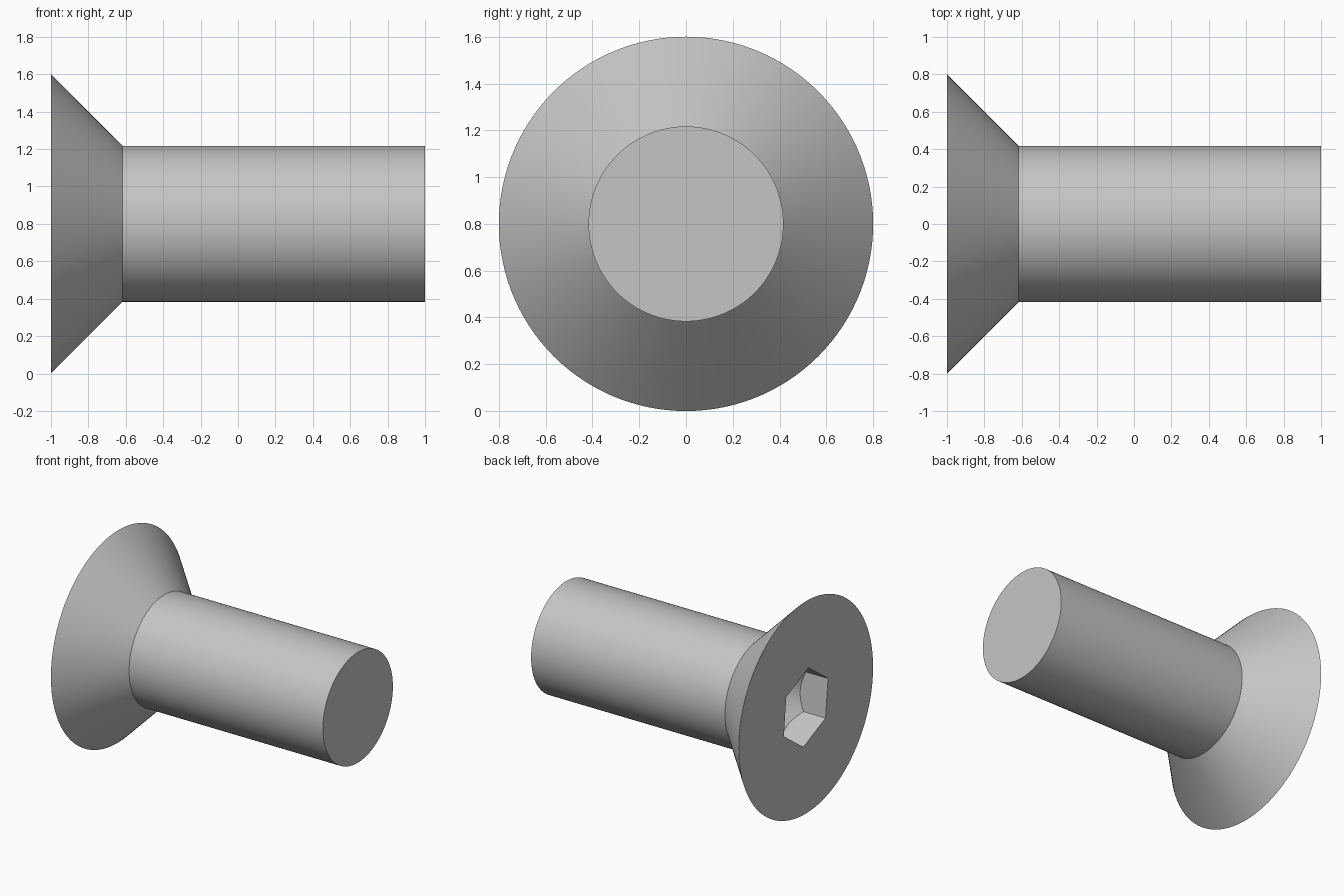
import bpy
import bmesh
from math import radians, cos, sin, pi, sqrt

default = bpy.data.objects.get("Cube")
if default:
    bpy.data.objects.remove(default)

AXIS_Z = 0.8          # height of the screw axis
HEAD_R = 0.8
SHANK_R = 0.4167
HEAD_END = -1 + HEAD_R - SHANK_R
HEX_R = 0.5 / sqrt(3)  # socket corner radius, 0.5 across flats
SOCKET_DEPTH = 0.183

steel = bpy.data.materials.new("steel_grey")
steel.use_nodes = True
colour = (0.56, 0.56, 0.56, 1)
steel.diffuse_color = colour
steel.node_tree.nodes["Principled BSDF"].inputs["Base Color"].default_value = colour


def lathe(name, profile, sides, turn=0.0):
    """Closed solid turned about the x axis from (x, radius) pairs."""
    bm = bmesh.new()
    rings = []
    for x, r in profile:
        ring = []
        for i in range(sides):
            a = turn + 2 * pi * i / sides
            ring.append(bm.verts.new((x, r * cos(a), AXIS_Z + r * sin(a))))
        rings.append(ring)
    for lower, upper in zip(rings, rings[1:]):
        for i in range(sides):
            j = (i + 1) % sides
            bm.faces.new((lower[i], lower[j], upper[j], upper[i]))
    bm.faces.new(rings[0])
    bm.faces.new(rings[-1])
    bmesh.ops.recalc_face_normals(bm, faces=bm.faces)
    mesh = bpy.data.meshes.new(name)
    bm.to_mesh(mesh)
    bm.free()
    mesh.materials.append(steel)
    obj = bpy.data.objects.new(name, mesh)
    bpy.context.collection.objects.link(obj)
    return obj


def boolean(obj, tool, operation):
    """Apply a boolean and remove the tool."""
    mod = obj.modifiers.new(operation, "BOOLEAN")
    mod.operation = operation
    mod.solver = "EXACT"
    mod.object = tool
    bpy.context.view_layer.objects.active = obj
    bpy.ops.object.modifier_apply(modifier=mod.name)
    bpy.data.objects.remove(tool)


# Countersunk head and plain shank
screw = lathe("countersunk_screw",
              [(-1, HEAD_R), (HEAD_END, SHANK_R), (1, SHANK_R)], 120)

# Hexagonal socket with a conical floor
socket = lathe("socket_cutter", [(-1.1, HEX_R), (-0.4, HEX_R)], 6, radians(36))
floor_start = -1 + SOCKET_DEPTH
drill = lathe("drill_cutter",
              [(-1.2, HEX_R + 0.02), (floor_start - 0.02, HEX_R + 0.02),
               (floor_start + HEX_R - 0.005, 0.005)], 48)
boolean(socket, drill, "INTERSECT")
boolean(screw, socket, "DIFFERENCE")

# Smooth round sides, crisp edges
bpy.ops.object.select_all(action="DESELECT")
screw.select_set(True)
bpy.context.view_layer.objects.active = screw
bpy.ops.object.shade_smooth_by_angle(angle=radians(25))
